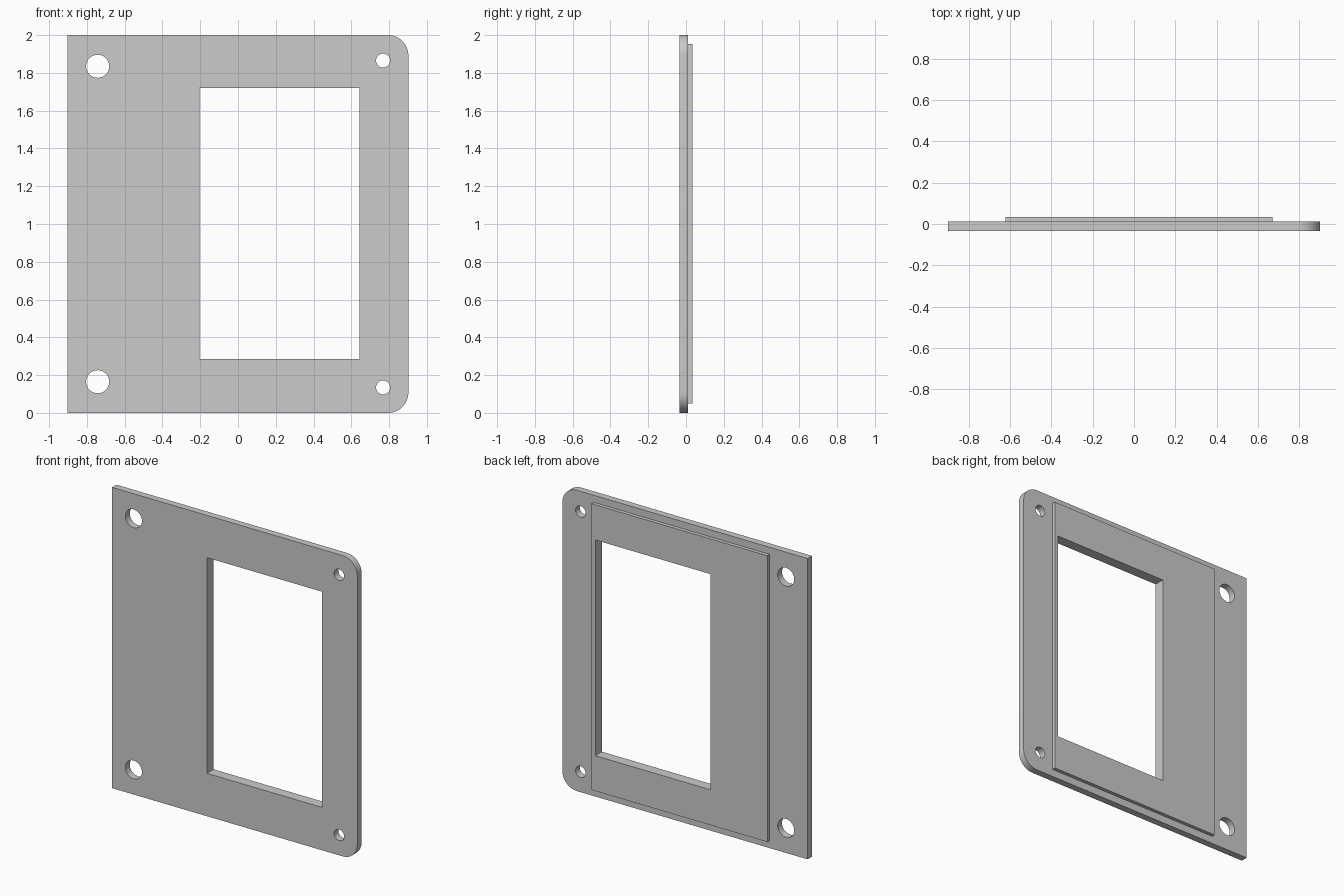
import bpy
import bmesh
from math import radians
from mathutils import Matrix, Vector

if "Cube" in bpy.data.objects:
    bpy.data.objects.remove(bpy.data.objects["Cube"], do_unlink=True)

grey = bpy.data.materials.new("plain grey")
grey.use_nodes = True
colour = (0.6, 0.6, 0.6, 1)
grey.diffuse_color = colour
grey.node_tree.nodes["Principled BSDF"].inputs["Base Color"].default_value = colour

FRONT, STEP, BACK = -0.035, 0.011, 0.035
HEIGHT = 2.0


def add_object(name, bm):
    mesh = bpy.data.meshes.new(name)
    bm.to_mesh(mesh)
    bm.free()
    mesh.materials.append(grey)
    obj = bpy.data.objects.new(name, mesh)
    bpy.context.collection.objects.link(obj)
    return obj


def box(name, x, y, z, corner=0):
    """Box between limits; corner rounds the edges on the +x side."""
    bm = bmesh.new()
    low, high = Vector((x[0], y[0], z[0])), Vector((x[1], y[1], z[1]))
    place = Matrix.Translation((low + high) / 2) @ Matrix.Diagonal((*(high - low), 1))
    bmesh.ops.create_cube(bm, size=1, matrix=place)
    if corner:
        edges = [e for e in bm.edges
                 if all(abs(v.co.x - x[1]) < 1e-4 for v in e.verts)
                 and abs(e.verts[0].co.z - e.verts[1].co.z) < 1e-4]
        bmesh.ops.bevel(bm, geom=edges, offset=corner, segments=12,
                        profile=0.5, affect='EDGES')
    return add_object(name, bm)


def hole(x, z, radius):
    bm = bmesh.new()
    place = Matrix.Translation((x, 0, z)) @ Matrix.Rotation(radians(90), 4, 'X')
    bmesh.ops.create_cone(bm, cap_ends=True, segments=48, radius1=radius,
                          radius2=radius, depth=0.3, matrix=place)
    return add_object("hole_cutter", bm)


def cut(obj, cutters):
    bpy.context.view_layer.objects.active = obj
    for cutter in cutters:
        cutter.hide_render = True
        mod = obj.modifiers.new("cut", 'BOOLEAN')
        mod.operation = 'DIFFERENCE'
        mod.solver = 'EXACT'
        mod.object = cutter
        bpy.ops.object.modifier_apply(modifier=mod.name)


# Main plate, rounded along one side, and the raised panel behind it
plate = box("mounting_plate", (-0.902, 0.902), (FRONT, STEP), (0, HEIGHT), 0.107)
panel = box("raised_back_panel", (-0.623, 0.67), (STEP, BACK), (0.05, 1.953))

# Window through both, and two large and two small screw holes in the plate
window = box("window_cutter", (-0.204, 0.643), (-0.2, 0.2), (0.285, 1.719))
holes = [hole(x, z, r)
         for x, inset, r in ((-0.743, 0.165, 0.061), (0.768, 0.135, 0.037))
         for z in (inset, HEIGHT - inset)]
cut(plate, [window] + holes)
cut(panel, [window])

for cutter in [window] + holes:
    bpy.data.objects.remove(cutter, do_unlink=True)

# Smooth the round corners and holes, keep all other edges sharp
bpy.ops.object.select_all(action='DESELECT')
for part in (plate, panel):
    part.select_set(True)
bpy.context.view_layer.objects.active = plate
bpy.ops.object.shade_smooth_by_angle(angle=radians(30))
